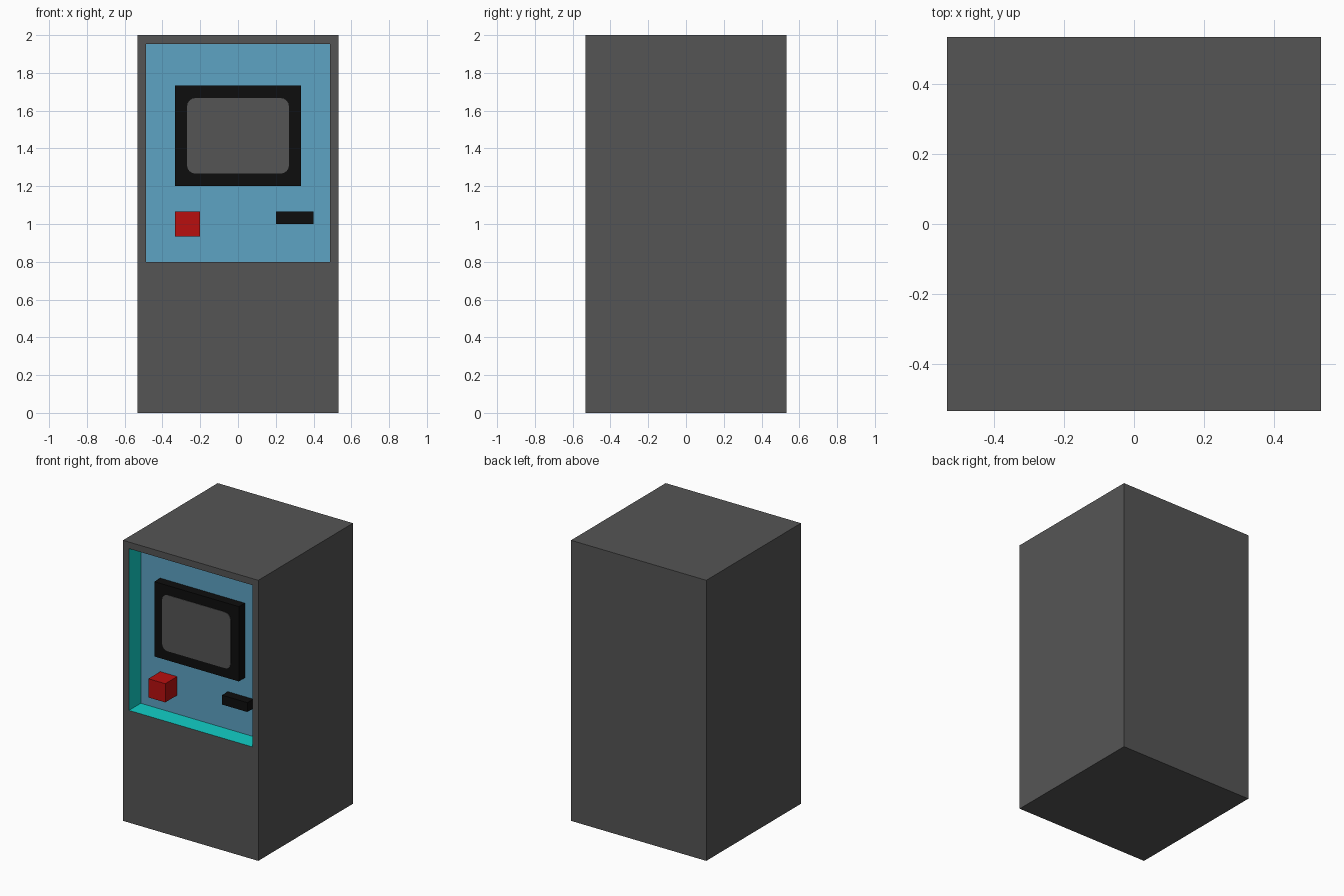
import bpy, bmesh, math
from mathutils import Vector

if "Cube" in bpy.data.objects:
    bpy.data.objects.remove(bpy.data.objects["Cube"])


def srgb(r, g, b):
    f = lambda c: c / 12.92 if c <= 0.04045 else ((c + 0.055) / 1.055) ** 2.4
    return (f(r / 255), f(g / 255), f(b / 255), 1.0)


def material(name, rgb):
    m = bpy.data.materials.new(name)
    m.diffuse_color = srgb(*rgb)
    m.use_nodes = True
    m.node_tree.nodes["Principled BSDF"].inputs["Base Color"].default_value = m.diffuse_color
    return m


GREY = material("dark grey", (85, 85, 85))
BLUE = material("panel blue", (93, 163, 196))
CYAN = material("cyan", (17, 208, 200))
BLACK = material("black", (13, 13, 13))
RED = material("red", (184, 15, 15))

U = 1 / 15           # base unit of the design
FRONT = -8 * U       # front of the cabinet
PANEL = -6 * U       # back wall of the recess


def finish(name, bm, *mats):
    bmesh.ops.recalc_face_normals(bm, faces=bm.faces)
    mesh = bpy.data.meshes.new(name)
    bm.to_mesh(mesh)
    bm.free()
    for m in mats:
        mesh.materials.append(m)
    ob = bpy.data.objects.new(name, mesh)
    bpy.context.collection.objects.link(ob)
    return ob


def box_mesh(x0, x1, y0, y1, z0, z1):
    bm = bmesh.new()
    bmesh.ops.create_cube(bm, size=1)
    bmesh.ops.scale(bm, vec=(x1 - x0, y1 - y0, z1 - z0), verts=bm.verts)
    bmesh.ops.translate(bm, vec=((x0 + x1) / 2, (y0 + y1) / 2, (z0 + z1) / 2), verts=bm.verts)
    return bm


# Cabinet: box with a recessed control panel in the upper front
bm = box_mesh(FRONT, -FRONT, FRONT, -FRONT, 0, 2)
bm.normal_update()
panel = min(bm.faces, key=lambda f: f.normal.y)
bmesh.ops.inset_region(bm, faces=[panel], thickness=U)
for v in panel.verts:
    if v.co.z < 1:
        v.co.z = 12 * U
panel = bmesh.ops.extrude_discrete_faces(bm, faces=[panel])["faces"][0]
bmesh.ops.translate(bm, vec=(0, PANEL - FRONT, 0), verts=panel.verts)
panel.material_index = 1
for e in panel.edges:
    for f in e.link_faces:
        if f != panel:
            f.material_index = 2      # recess walls
finish("cabinet", bm, GREY, BLUE, CYAN)

# Screen frame, button and card slot standing on the panel
finish("screen_frame", box_mesh(-5 * U, 5 * U, PANEL - U, PANEL, 18 * U, 26 * U), BLACK)
finish("button", box_mesh(-5 * U, -3 * U, FRONT, PANEL, 14 * U, 16 * U), RED)
finish("card_slot", box_mesh(3 * U, 6 * U, PANEL - U, PANEL, 15 * U, 16 * U), BLACK)

# Screen: thin plate with rounded corners
bm = bmesh.new()
r, hw, hh, zc = 0.045, 0.27, 0.2, 22 * U
ring = []
for i, (sx, sz) in enumerate([(1, 1), (-1, 1), (-1, -1), (1, -1)]):
    for k in range(5):
        a = math.radians(90 * i + 22.5 * k)
        ring.append(bm.verts.new((sx * (hw - r) + r * math.cos(a), PANEL - U + 0.001,
                                  zc + sz * (hh - r) + r * math.sin(a))))
face = bm.faces.new(ring)
ext = bmesh.ops.extrude_face_region(bm, geom=[face])["geom"]
bmesh.ops.translate(bm, vec=Vector((0, -0.004, 0)),
                    verts=[g for g in ext if isinstance(g, bmesh.types.BMVert)])
finish("screen", bm, GREY)
